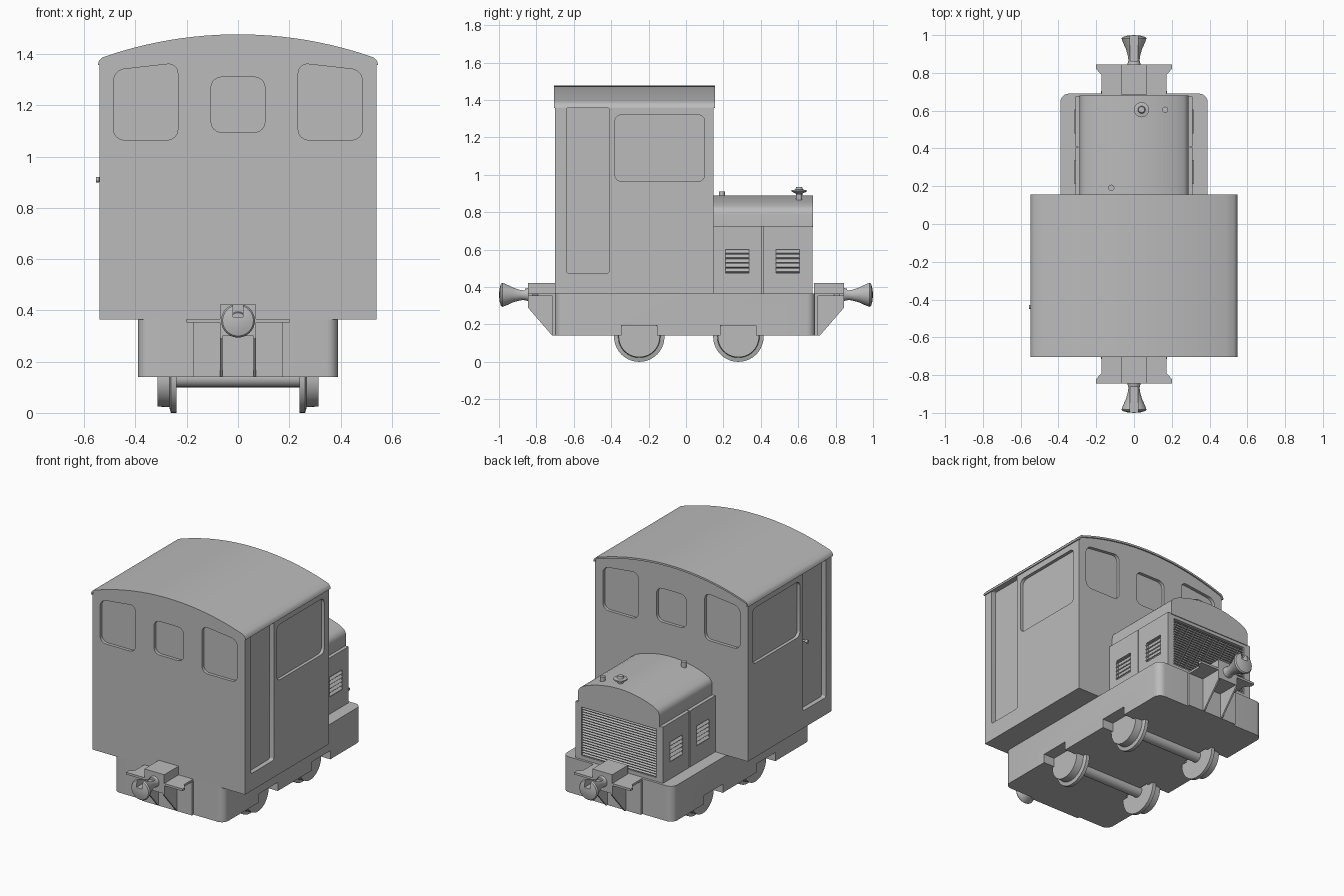
import bpy, bmesh, math
from mathutils import Matrix, Vector

if "Cube" in bpy.data.objects:
    bpy.data.objects.remove(bpy.data.objects["Cube"], do_unlink=True)

grey = bpy.data.materials.new("plain_grey")
grey.use_nodes = True
grey.diffuse_color = (0.5, 0.5, 0.5, 1)
grey.node_tree.nodes["Principled BSDF"].inputs["Base Color"].default_value = (0.5, 0.5, 0.5, 1)
parts = []


def finish(name, bm):
    bmesh.ops.recalc_face_normals(bm, faces=bm.faces)
    mesh = bpy.data.meshes.new(name)
    bm.to_mesh(mesh)
    bm.free()
    mesh.materials.append(grey)
    obj = bpy.data.objects.new(name, mesh)
    bpy.context.collection.objects.link(obj)
    parts.append(obj)
    return obj


def prism(name, pts, axis, a, b):
    """Extrude a 2D outline along an axis from a to b."""
    place = {"x": lambda u, v: (a, u, v), "y": lambda u, v: (u, a, v), "z": lambda u, v: (u, v, a)}[axis]
    bm = bmesh.new()
    face = bm.faces.new([bm.verts.new(place(u, v)) for u, v in pts])
    out = bmesh.ops.extrude_face_region(bm, geom=[face])
    move = Vector([(b - a) if c == axis else 0 for c in "xyz"])
    bmesh.ops.translate(bm, vec=move, verts=[v for v in out["geom"] if isinstance(v, bmesh.types.BMVert)])
    return finish(name, bm)


def rect(u0, u1, v0, v1):
    return [(u0, v0), (u1, v0), (u1, v1), (u0, v1)]


def rounded(pts, r, steps=6):
    """Round each corner of an outline."""
    out = []
    for i, p in enumerate(pts):
        p = Vector(p)
        d0 = (Vector(pts[i - 1]) - p).normalized() * r
        d1 = (Vector(pts[(i + 1) % len(pts)]) - p).normalized() * r
        for k in range(steps + 1):
            t = math.pi / 2 * k / steps
            q = p + d0 * (1 - math.sin(t)) + d1 * (1 - math.cos(t))
            out.append((q.x, q.y))
    return out


def slats(name, boxes):
    """One object from (centre, size, tilt axis, tilt) boxes."""
    bm = bmesh.new()
    for loc, size, axis, tilt in boxes:
        m = Matrix.Translation(loc) @ Matrix.Rotation(tilt, 4, axis) @ Matrix.Diagonal((*size, 1))
        bmesh.ops.create_cube(bm, size=1, matrix=m)
    return finish(name, bm)


def lathe(name, profile, axis, loc, seg=40):
    """Spin (radius, distance) points around an axis through loc."""
    d = Vector(axis)
    side = d.orthogonal().normalized()
    bm = bmesh.new()
    vs = [bm.verts.new(Vector(loc) + side * r + d * h) for r, h in profile]
    es = [bm.edges.new(e) for e in zip(vs, vs[1:])]
    bmesh.ops.spin(bm, geom=vs + es, cent=loc, axis=d, angle=2 * math.pi, steps=seg)
    bmesh.ops.remove_doubles(bm, verts=bm.verts, dist=1e-5)
    return finish(name, bm)


def cut(obj, cutter):
    mod = obj.modifiers.new("cut", "BOOLEAN")
    mod.operation, mod.object, mod.solver = "DIFFERENCE", cutter, "EXACT"
    bpy.context.view_layer.objects.active = obj
    bpy.ops.object.modifier_apply(modifier=mod.name)
    parts.remove(cutter)
    bpy.data.objects.remove(cutter, do_unlink=True)


def arc(half, top, sag_half, sag, n=24):
    """Shallow arch from +half to -half."""
    R = (sag_half ** 2 + sag ** 2) / (2 * sag)
    xs = [half - 2 * half * i / n for i in range(n + 1)]
    return [(x, top - R + math.sqrt(R * R - x * x)) for x in xs]


# Chassis with notches around the wheels
chassis = prism("chassis", rounded(rect(-0.39, 0.39, -0.70, 0.69), 0.045), "z", 0.14, 0.366)
axle_ys = (-0.25, 0.28)
for y in axle_ys:
    for s in (-1, 1):
        cut(chassis, prism("notch", rect(y - 0.095, y + 0.095, 0.1, 0.195), "x", s * 0.225, s * 0.45))

# Wheels and axles
for y in axle_ys:
    lathe("axle", [(0, -0.25), (0.035, -0.25), (0.035, 0.25), (0, 0.25)], (1, 0, 0), (0, y, 0.135))
    for s in (-1, 1):
        lathe("wheel", [(0, 0.24), (0.135, 0.24), (0.135, 0.262), (0.113, 0.268), (0.11, 0.315), (0, 0.315)],
              (s, 0, 0), (0, y, 0.135))

# Cab with recessed windows and doors
cab = prism("cab", [(-0.54, 0.365), (0.54, 0.365)] + arc(0.54, 1.466, 0.5, 0.08), "y", -0.70, 0.147)
depth = 0.02
mid_win = rounded(rect(-0.105, 0.105, 1.095, 1.31), 0.04)
side_win = rounded([(0.235, 1.065), (0.485, 1.065), (0.485, 1.337), (0.235, 1.365)], 0.04)
for a, b in ((-0.8, -0.70 + depth), (0.147 - depth, 0.25)):
    for outline in (mid_win, side_win, [(-u, v) for u, v in side_win]):
        cut(cab, prism("window_cutter", outline, "y", a, b))
for s in (-1, 1):
    cut(cab, prism("window_cutter", rounded(rect(-0.38, 0.10, 0.965, 1.32), 0.035), "x", s * (0.54 - depth), s * 0.6))
    cut(cab, prism("door_cutter", rounded(rect(-0.64, -0.41, 0.475, 1.36), 0.012), "x", s * 0.51, s * 0.6))
lathe("door_knob", [(0, 0), (0.006, 0), (0.006, 0.03), (0.011, 0.032), (0.011, 0.045), (0, 0.045)],
      (-1, 0, 0), (-0.51, -0.44, 0.91), 16)

# Arched roof with turned-down eaves
outer = [(0.547, 1.357), (0.543, 1.373)] + arc(0.53, 1.477, 0.5, 0.08) + [(-0.543, 1.373), (-0.547, 1.357)]
inner = [(-0.537, 1.357)] + arc(0.532, 1.465, 0.5, 0.08)[::-1] + [(0.537, 1.357)]
prism("roof", outer + inner, "y", -0.705, 0.155)

# Engine hood: lower box with grille, louvre and seam recesses
hood = prism("hood_body", rect(-0.31, 0.31, 0.36, 0.725), "y", 0.14, 0.675)
cut(hood, prism("grille_cutter", rect(-0.265, 0.265, 0.39, 0.70), "y", 0.65, 0.72))
louvre_ys = (0.275, 0.543)
for s in (-1, 1):
    cut(hood, prism("seam_cutter", rect(0.404, 0.411, 0.3, 0.8), "x", s * 0.297, s * 0.35))
    for y in louvre_ys:
        cut(hood, prism("louvre_cutter", rect(y - 0.063, y + 0.063, 0.475, 0.602), "x", s * 0.295, s * 0.35))
slats("grille_slats", [((0, 0.661, 0.398 + 0.0162 * i), (0.53, 0.02, 0.006), "X", -0.5) for i in range(19)])
slats("louvre_slats", [((s * 0.304, y, 0.489 + 0.025 * i), (0.026, 0.126, 0.006), "Y", s * 0.75)
                       for s in (-1, 1) for y in louvre_ys for i in range(5)])

# Hood top: straight sides, rounded shoulders and a shallow arch
shoulder = [(0.288 - 0.05 * (1 - math.cos(t)), 0.788 + 0.05 * math.sin(t))
            for t in [math.radians(13 * i) for i in range(6)]]
top = [(0.288, 0.72)] + shoulder + arc(0.24, 0.89, 0.25, 0.05) + [(-x, z) for x, z in shoulder[::-1]] + [(-0.288, 0.72)]
prism("hood_top", top, "y", 0.14, 0.68)

# Hood fittings
lathe("filler_cap", [(0, 0), (0.02, 0), (0.016, 0.035), (0.018, 0.05), (0.04, 0.06), (0.04, 0.068),
                     (0.02, 0.071), (0.016, 0.085), (0, 0.085)], (0, 0, 1), (0.04, 0.605, 0.85), 24)
for name, x, y, z in (("small_cap", 0.165, 0.605, 0.898), ("exhaust_pipe", -0.12, 0.192, 0.912)):
    lathe(name, [(0, -0.06), (0.016, -0.06), (0.016, 0), (0, 0)], (0, 0, 1), (x, y, z), 20)

# Couplers at both ends
horn = [(0, 0), (0.036, 0), (0.03, 0.025), (0.031, 0.045), (0.042, 0.085), (0.058, 0.12),
        (0.066, 0.142), (0.06, 0.15), (0.035, 0.157), (0, 0.16)]
for s, base in ((-1, 0.695), (1, 0.685)):
    half = [(0.172, base), (0.172, 0.79), (0.2, 0.82), (0.2, 0.845)]
    plate = half + [(-x, y) for x, y in half[::-1]]
    prism("coupler_plate", [(x, s * y) for x, y in plate], "z", 0.352, 0.366)
    prism("coupler_box", rect(-0.07, 0.07, 0.30, 0.422), "y", s * base, s * 0.845)
    prism("coupler_backplate", rect(-0.175, 0.175, 0.14, 0.355), "y", s * base, s * (base + 0.02))
    gusset = [(s * base, 0.14), (s * 0.715, 0.14), (s * 0.845, 0.29), (s * 0.845, 0.355), (s * base, 0.355)]
    for x in (-0.066, 0.066):
        prism("coupler_gusset", gusset, "x", x - 0.005, x + 0.005)
    bell = lathe("coupler_horn", horn, (0, s, 0), (0, s * 0.84, 0.36))
    cut(bell, prism("slot_cutter", rect(-0.02, 0.02, 0.375, 0.45), "y", s * 0.862, s * 1.05))

# Smooth curved surfaces, keep hard edges crisp
bpy.ops.object.select_all(action="DESELECT")
for obj in parts:
    obj.select_set(True)
bpy.context.view_layer.objects.active = parts[0]
bpy.ops.object.shade_smooth_by_angle(angle=math.radians(30))
